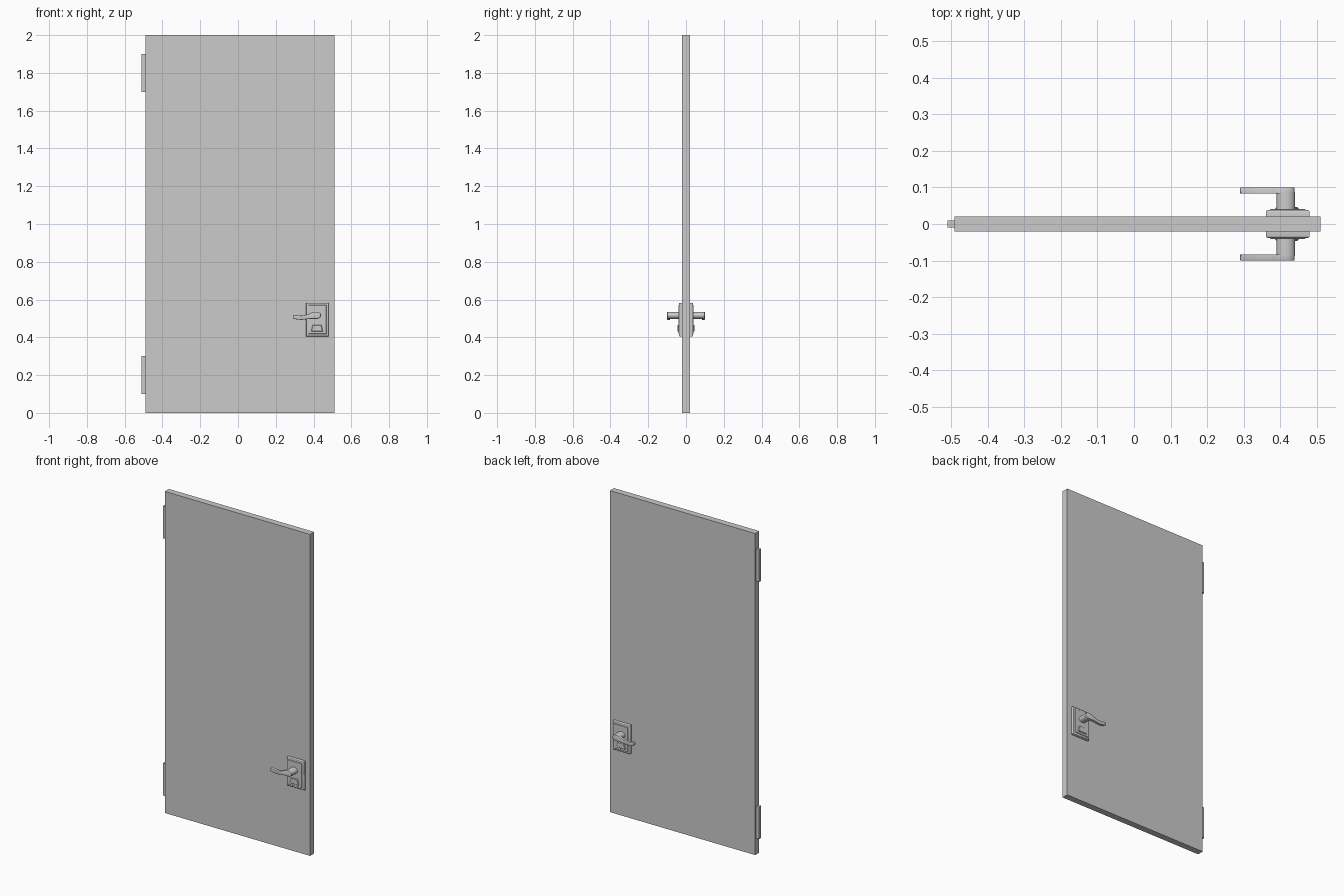
import bpy, bmesh, math

if "Cube" in bpy.data.objects:
    bpy.data.objects.remove(bpy.data.objects["Cube"])


def make_prism(name, outline, y0, y1, bevel=0.0, segments=1, mirror=False, smooth=False):
    """Extrude an (x, z) outline from y0 to y1, optionally mirrored to the other face."""
    bm = bmesh.new()
    face = bm.faces.new([bm.verts.new((x, y0, z)) for x, z in outline])
    ext = bmesh.ops.extrude_face_region(bm, geom=[face])
    for v in ext["geom"]:
        if isinstance(v, bmesh.types.BMVert):
            v.co.y = y1
    bmesh.ops.recalc_face_normals(bm, faces=bm.faces)
    if bevel:
        # soften only the rim of the exposed end
        rim = [e for e in bm.edges if all(abs(v.co.y - y1) < 1e-6 for v in e.verts)]
        bmesh.ops.bevel(bm, geom=rim, offset=bevel, segments=segments,
                        profile=0.5, affect='EDGES')
    mesh = bpy.data.meshes.new(name)
    bm.to_mesh(mesh)
    bm.free()
    obj = bpy.data.objects.new(name, mesh)
    bpy.context.collection.objects.link(obj)
    if mirror:
        mod = obj.modifiers.new("both_sides", 'MIRROR')
        mod.use_axis = (False, True, False)
        mod.use_mirror_merge = False
    if smooth:
        bpy.ops.object.select_all(action='DESELECT')
        obj.select_set(True)
        bpy.context.view_layer.objects.active = obj
        bpy.ops.object.shade_smooth_by_angle(angle=math.radians(35))
    return obj


def rect(x0, x1, z0, z1):
    return [(x0, z0), (x1, z0), (x1, z1), (x0, z1)]


def ellipse(cx, cz, rx, rz, n=24):
    return [(cx + rx * math.cos(2 * math.pi * i / n),
             cz + rz * math.sin(2 * math.pi * i / n)) for i in range(n)]


def spline(points, steps=4):
    """Closed smooth curve through the points."""
    out, n = [], len(points)
    for i in range(n):
        p = [points[(i + k - 1) % n] for k in range(4)]
        for s in range(steps):
            t = s / steps
            out.append(tuple(0.5 * (2 * b + (c - a) * t + (2 * a - 5 * b + 4 * c - d) * t ** 2
                                    + (3 * b - a - 3 * c + d) * t ** 3)
                             for a, b, c, d in zip(*p)))
    return out


# Door panel
make_prism("door_panel", rect(-0.49, 0.51, 0, 2), -0.02, 0.02)

# Hinges on the left edge
for label, z in (("lower", 0.1), ("upper", 1.7)):
    make_prism(label + "_hinge", rect(-0.51, -0.49, z, z + 0.2), -0.01, 0.01)

# Lock plates on both faces: base with a rounded rim and a thin raised field
make_prism("lock_plate", rect(0.36, 0.48, 0.405, 0.583), -0.02, -0.038,
           bevel=0.006, segments=3, mirror=True, smooth=True)
make_prism("lock_plate_field", rect(0.372, 0.468, 0.417, 0.571), -0.036, -0.041,
           bevel=0.002, mirror=True)

# Handle neck
make_prism("handle_neck", ellipse(0.415, 0.516, 0.025, 0.019), -0.03, -0.088,
           mirror=True, smooth=True)

# Curved lever
lever = [(0.29, 0.508), (0.293, 0.519), (0.31, 0.517), (0.34, 0.515), (0.37, 0.522),
         (0.395, 0.533), (0.42, 0.535), (0.436, 0.527), (0.438, 0.512), (0.425, 0.499),
         (0.40, 0.498), (0.37, 0.497), (0.34, 0.493), (0.31, 0.495), (0.293, 0.5)]
make_prism("handle_lever", spline(lever), -0.084, -0.1,
           bevel=0.003, segments=2, mirror=True, smooth=True)

# Flared latch tab below the lever
tab = [(0.386, 0.43), (0.45, 0.43), (0.441, 0.466), (0.395, 0.466)]
make_prism("latch_tab", tab, -0.036, -0.046, bevel=0.003, mirror=True)
